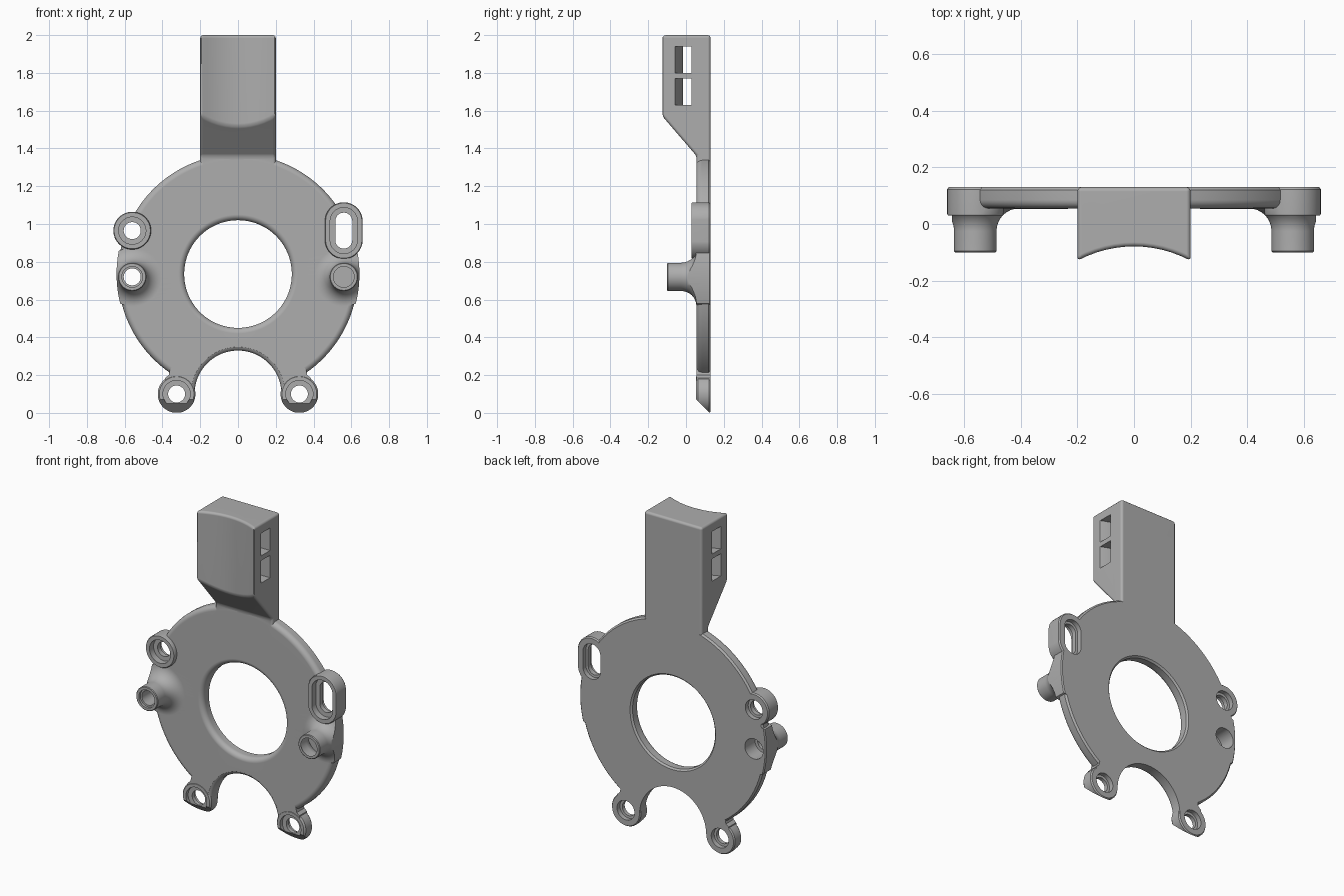
import bpy, bmesh
from math import sin, cos, pi, sqrt, radians

if "Cube" in bpy.data.objects:
    bpy.data.objects.remove(bpy.data.objects["Cube"])

FRONT, BACK = 0.055, 0.13      # plate faces
grey = bpy.data.materials.new("mid_grey")
grey.diffuse_color = (0.42, 0.42, 0.42, 1)
grey.use_nodes = True
grey.node_tree.nodes["Principled BSDF"].inputs["Base Color"].default_value = (0.42, 0.42, 0.42, 1)


def finish(name, bm):
    bmesh.ops.recalc_face_normals(bm, faces=bm.faces)
    mesh = bpy.data.meshes.new(name)
    bm.to_mesh(mesh)
    bm.free()
    mesh.materials.append(grey)
    ob = bpy.data.objects.new(name, mesh)
    bpy.context.collection.objects.link(ob)
    return ob


def loft(name, loops, ring=False):
    """Skin a stack of equal loops; cap the ends or close into a ring."""
    bm = bmesh.new()
    rows = [[bm.verts.new(p) for p in loop] for loop in loops]
    n = len(rows[0])
    pairs = list(zip(rows, rows[1:])) + ([(rows[-1], rows[0])] if ring else [])
    for a, b in pairs:
        for i in range(n):
            j = (i + 1) % n
            bm.faces.new((a[i], a[j], b[j], b[i]))
    if not ring:
        bm.faces.new(rows[0])
        bm.faces.new(rows[-1])
    return finish(name, bm)


def turned(name, x, z, profile, slot=0.0, n=40, ring=False):
    """Profile of (radius, y) about an axis along y, stretched in z by slot."""
    def loop(r, y):
        angles = [2 * pi * (i + 0.5) / n for i in range(n)]
        return [(x + r * cos(a), y, z + r * sin(a) + (slot if sin(a) > 0 else -slot))
                for a in angles]
    return loft(name, [loop(r, y) for r, y in profile], ring)


def prism(name, outline, place, start, end):
    return loft(name, [[place(u, v, w) for u, v in outline] for w in (start, end)])


def apply_modifiers(ob):
    bpy.context.view_layer.objects.active = ob
    for mod in list(ob.modifiers):
        bpy.ops.object.modifier_apply(modifier=mod.name)


def combine(target, other, operation):
    mod = target.modifiers.new("combine", "BOOLEAN")
    mod.operation, mod.solver, mod.object = operation, "EXACT", other
    other.hide_render = True
    apply_modifiers(target)
    bpy.data.objects.remove(other)


def fillet(r, y, size, a0, a1, steps=5):
    """Arc points around (r, y)."""
    return [(r + size * cos(a0 + (a1 - a0) * i / steps),
             y + size * sin(a0 + (a1 - a0) * i / steps)) for i in range(steps + 1)]


# Ring plate with rounded front rims and lightly eased back rims
profile = (fillet(0.315, FRONT + 0.03, 0.03, -pi, -pi / 2)
           + fillet(0.605, FRONT + 0.03, 0.03, -pi / 2, 0)
           + [(0.635, BACK - 0.01), (0.625, BACK), (0.295, BACK), (0.285, BACK - 0.01)])
bracket = turned("ring_bracket", 0, 0.735, profile, n=128, ring=True)

# Bridges from the ring to the lower lugs
for s in (-1, 1):
    outline = [(0.15, 0.1), (0.4, 0.1), (0.385, 0.185), (0.367, 0.2),
               (0.36, 0.23), (0.3, 0.3), (0.15, 0.3)]
    bridge = prism("lug_bridge", outline, lambda u, v, w: (s * u, w, v), FRONT, BACK)
    combine(bracket, bridge, "UNION")

# Round clearance notch between the lugs, flared at the front
notch = turned("notch_cutter", 0, 0.1,
               [(0.255, 0), (0.255, FRONT - 0.005)]
               + fillet(0.255, FRONT + 0.025, 0.025, -pi / 2, -pi)[1:]
               + [(0.23, 0.2)], n=80)
combine(bracket, notch, "DIFFERENCE")

# Lower lugs with slanted toes
for s in (-1, 1):
    lug = turned("lower_lug", s * 0.325, 0.1,
                 [(0.092, FRONT - 0.002), (0.1, FRONT + 0.008),
                  (0.1, BACK - 0.008), (0.094, BACK)])
    toe = prism("toe_cutter", [(0.0, 0.125), (0.126, -0.001), (0.2, -0.1), (0.0, -0.1)],
                lambda u, v, w: (w, u, v), -0.6, 0.6)
    combine(lug, toe, "DIFFERENCE")
    combine(bracket, lug, "UNION")

# Upper bosses: round on the right, slotted on the left
for s, slot in ((-1, 0.0), (1, 0.05)):
    boss = turned("upper_boss", s * 0.56, 0.965,
                  [(0.096, 0.03), (0.1, 0.036), (0.1, BACK - 0.008), (0.094, BACK)], slot)
    combine(bracket, boss, "UNION")

# Standoffs with flared feet trimmed to the plate rim
for s in (-1, 1):
    standoff = turned("standoff", s * 0.56, 0.72,
                      [(0.071, -0.1), (0.075, -0.096)]
                      + fillet(0.155, FRONT - 0.08, 0.08, pi, pi / 2, 8)
                      + [(0.155, BACK)])
    trim = turned("rim_trim", 0, 0.735, [(0.643, -0.3), (0.643, BACK - 0.006), (0.637, BACK)], n=128)
    combine(standoff, trim, "INTERSECT")
    combine(bracket, standoff, "UNION")

# Arm with a concave front face and a slanted underside
CURVE_R, CURVE_Y = 0.42, -0.499


def curve_y(x, r):
    return CURVE_Y + sqrt(r * r - x * x)


xs = [-0.2 + 0.4 * i / 12 for i in range(13)]
outline = [(x, curve_y(x, CURVE_R)) for x in xs] + [(0.2, BACK), (-0.2, BACK)]
arm = prism("arm", outline, lambda u, v, w: (u, v, w), 1.2, 2.0)
slant = prism("slant_cutter", [(FRONT + 0.001, 1.36), (-0.3, 1.774), (-0.3, 1.0), (FRONT + 0.001, 1.0)],
              lambda u, v, w: (w, u, v), -0.4, 0.4)
combine(arm, slant, "DIFFERENCE")
bevel = arm.modifiers.new("soft_edges", "BEVEL")
bevel.width, bevel.segments = 0.015, 3
bevel.limit_method, bevel.angle_limit = "ANGLE", radians(30)
apply_modifiers(arm)

# Two strap tunnels through the arm, curved like its front
xs = [-0.25 + 0.5 * i / 16 for i in range(17)]
outline = [(x, curve_y(x, CURVE_R + 0.064)) for x in xs] + [(0.25, 0.03), (-0.25, 0.03)]
for low in (1.63, 1.8):
    tunnel = prism("tunnel_cutter", outline, lambda u, v, w: (u, v, w), low, low + 0.14)
    combine(arm, tunnel, "DIFFERENCE")
combine(bracket, arm, "UNION")


# Stepped screw holes
def drill(x, z, front, recess, floor, back_r, back_floor, slot=0.0):
    cutter = turned("hole_cutter", x, z,
                    [(recess, front - 0.05), (recess, floor), (0.045, floor + 0.001),
                     (0.045, back_floor), (back_r, back_floor + 0.001), (back_r, BACK + 0.05)], slot)
    combine(bracket, cutter, "DIFFERENCE")


for s, slot in ((-1, 0.0), (1, 0.05)):
    drill(s * 0.325, 0.1, FRONT, 0.072, 0.075, 0.06, 0.1)
    drill(s * 0.56, 0.965, 0.03, 0.072, 0.07, 0.06, 0.1, slot)
    drill(s * 0.56, 0.72, -0.1, 0.055, -0.085, 0.063, 0.03)

# Smooth shading with crisp edges
bpy.ops.object.select_all(action="DESELECT")
bracket.select_set(True)
bpy.context.view_layer.objects.active = bracket
bpy.ops.object.shade_smooth_by_angle(angle=radians(35))
normals = bracket.modifiers.new("even_normals", "WEIGHTED_NORMAL")
normals.keep_sharp = True
